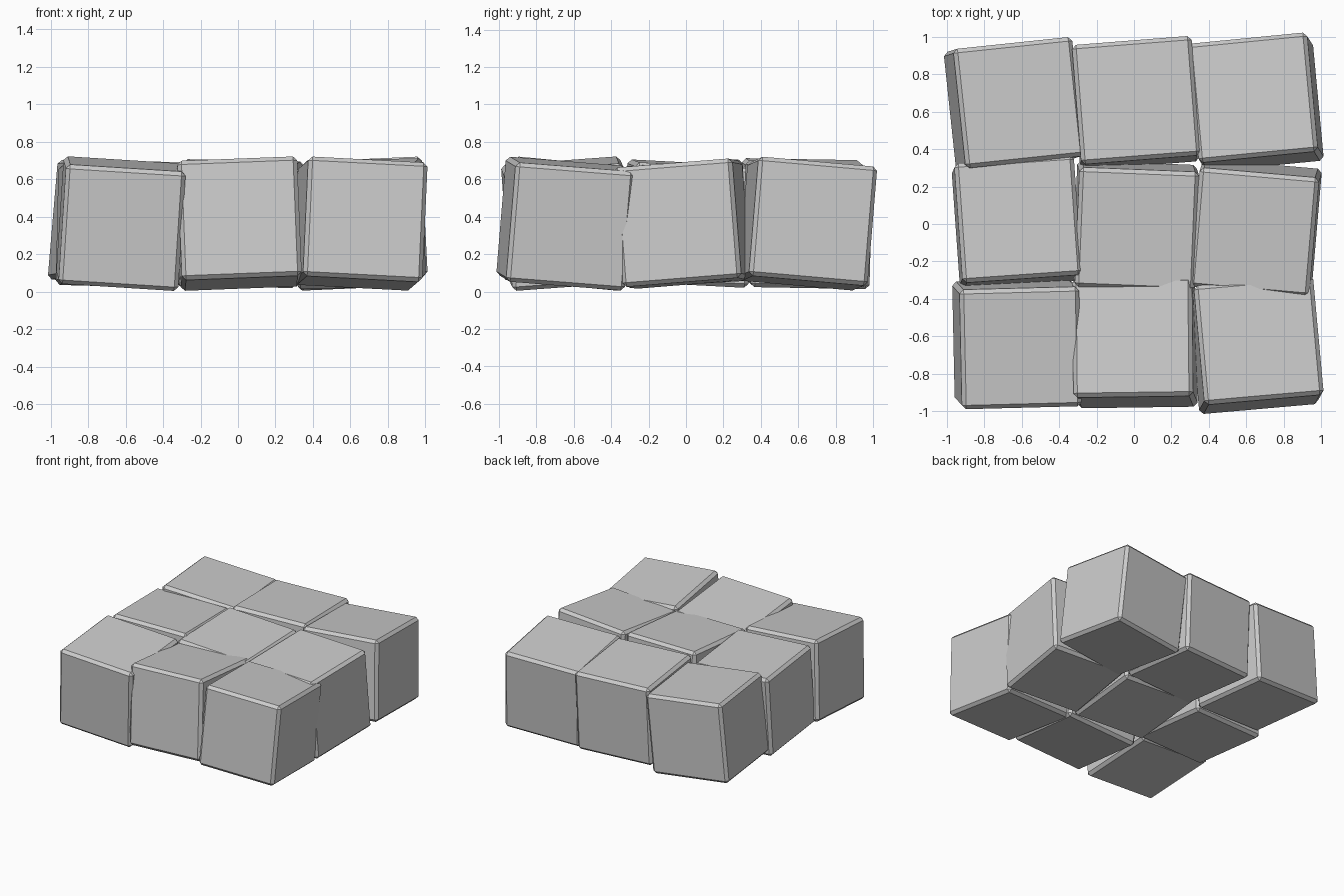
import bpy
from math import radians

if "Cube" in bpy.data.objects:
    bpy.data.objects.remove(bpy.data.objects["Cube"])

SIZE, BEVEL, Z = 0.64, 0.022, 0.363

# name: (x, y), (tilt x, tilt y, turn z) in degrees
BLOCKS = {
    "block_back_left":    ((-0.64, 0.64), (-1, 5, 6)),
    "block_back_middle":  ((0.01, 0.645), (-3, 0.7, 4.5)),
    "block_back_right":   ((0.65, 0.65), (-5, -2.5, 5.6)),
    "block_mid_left":     ((-0.625, 0.01), (-3, 1.5, 4)),
    "block_centre":       ((0.01, -0.01), (3.5, 1.2, -2.3)),
    "block_mid_right":    ((0.65, -0.02), (4.6, -1, -5)),
    "block_front_left":   ((-0.625, -0.64), (4.2, 3.6, 1.5)),
    "block_front_middle": ((0.005, -0.632), (-5.5, -2.2, 0.8)),
    "block_front_right":  ((0.652, -0.645), (-4.5, 3, 5)),
}


def block(name, xy, tilt):
    """One loosely laid cube with a single flat chamfer."""
    bpy.ops.mesh.primitive_cube_add(size=SIZE, location=(*xy, Z),
                                    rotation=[radians(a) for a in tilt])
    ob = bpy.context.object
    ob.name = name
    mod = ob.modifiers.new("chamfer", 'BEVEL')
    mod.width = BEVEL
    mod.segments = 1


# Three by three layer of jostled blocks
for name, (xy, tilt) in BLOCKS.items():
    block(name, xy, tilt)
